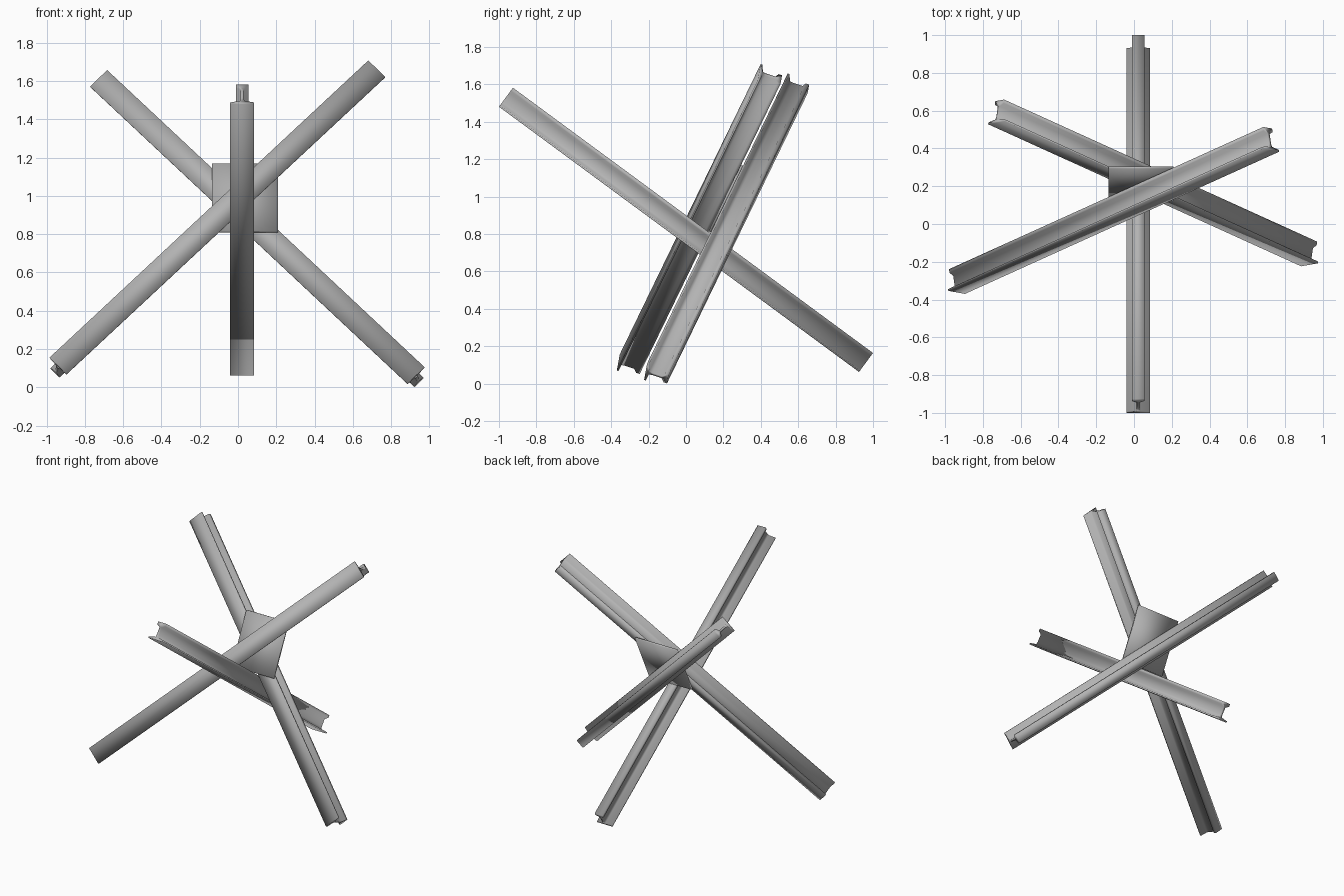
import bpy, bmesh
from mathutils import Vector, Matrix

if "Cube" in bpy.data.objects:
    bpy.data.objects.remove(bpy.data.objects["Cube"])

# Half of the rail section: (sideways, depth behind the foot face)
HALF = [(0.0625, 0.0), (0.0625, 0.010), (0.012, 0.020),
        (0.008, 0.036), (0.008, 0.092), (0.033, 0.106), (0.033, 0.126)]
PROFILE = HALF + [(-s, d) for s, d in reversed(HALF)]

# Dark steel
steel = bpy.data.materials.new("steel")
steel.diffuse_color = (0.45, 0.45, 0.45, 1)
steel.use_nodes = True
steel.node_tree.nodes["Principled BSDF"].inputs["Base Color"].default_value = steel.diffuse_color


def finish(name, bm):
    """Make a softly shaded steel object from a bmesh."""
    bmesh.ops.recalc_face_normals(bm, faces=bm.faces)
    for f in bm.faces:
        f.smooth = True
    mesh = bpy.data.meshes.new(name)
    bm.to_mesh(mesh)
    bm.free()
    mesh.materials.append(steel)
    obj = bpy.data.objects.new(name, mesh)
    bpy.context.collection.objects.link(obj)
    return obj


def rail(name, start, end, side):
    """Extrude the rail section between the centres of the foot face ends."""
    start, end = Vector(start), Vector(end)
    axis = (end - start).normalized()
    side = Vector(side)
    side = (side - axis * side.dot(axis)).normalized()
    back = axis.cross(side)
    # the head lies towards +y on every rail
    if back.y < 0:
        back = -back
    bm = bmesh.new()
    cap = bm.faces.new([bm.verts.new(start + side * s + back * d) for s, d in PROFILE])
    ext = bmesh.ops.extrude_face_region(bm, geom=[cap], use_keep_orig=True)
    moved = [g for g in ext["geom"] if isinstance(g, bmesh.types.BMVert)]
    bmesh.ops.translate(bm, verts=moved, vec=end - start)
    return finish(name, bm)


# Two crossed rails leaning back, one behind the other
rail("front_crossed_rail", (-0.939, -0.362, 0.113), (0.725, 0.391, 1.664), (0.722, -0.12, -0.68))
rail("rear_crossed_rail", (0.929, -0.216, 0.063), (-0.728, 0.536, 1.614), (-0.722, -0.12, -0.68))

# Third rail passing through the crossing from front top to back bottom
rail("through_rail", (0.022, -1.0, 1.480), (0.022, 0.925, 0.062), (1, 0, 0))

# Gusset plate sandwiched between the crossed rails
normal = Vector((0, -0.9, 0.436)).normalized()
up = Vector((0, 0.436, 0.9)).normalized()
frame = Matrix((Vector((1, 0, 0)), up, normal)).transposed().to_4x4()
bm = bmesh.new()
bmesh.ops.create_cube(bm, size=1, matrix=Matrix.Translation((0.036, 0.213, 0.989)) @ frame
                      @ Matrix.Diagonal((0.344, 0.395, 0.014, 1)))
finish("gusset_plate", bm)
